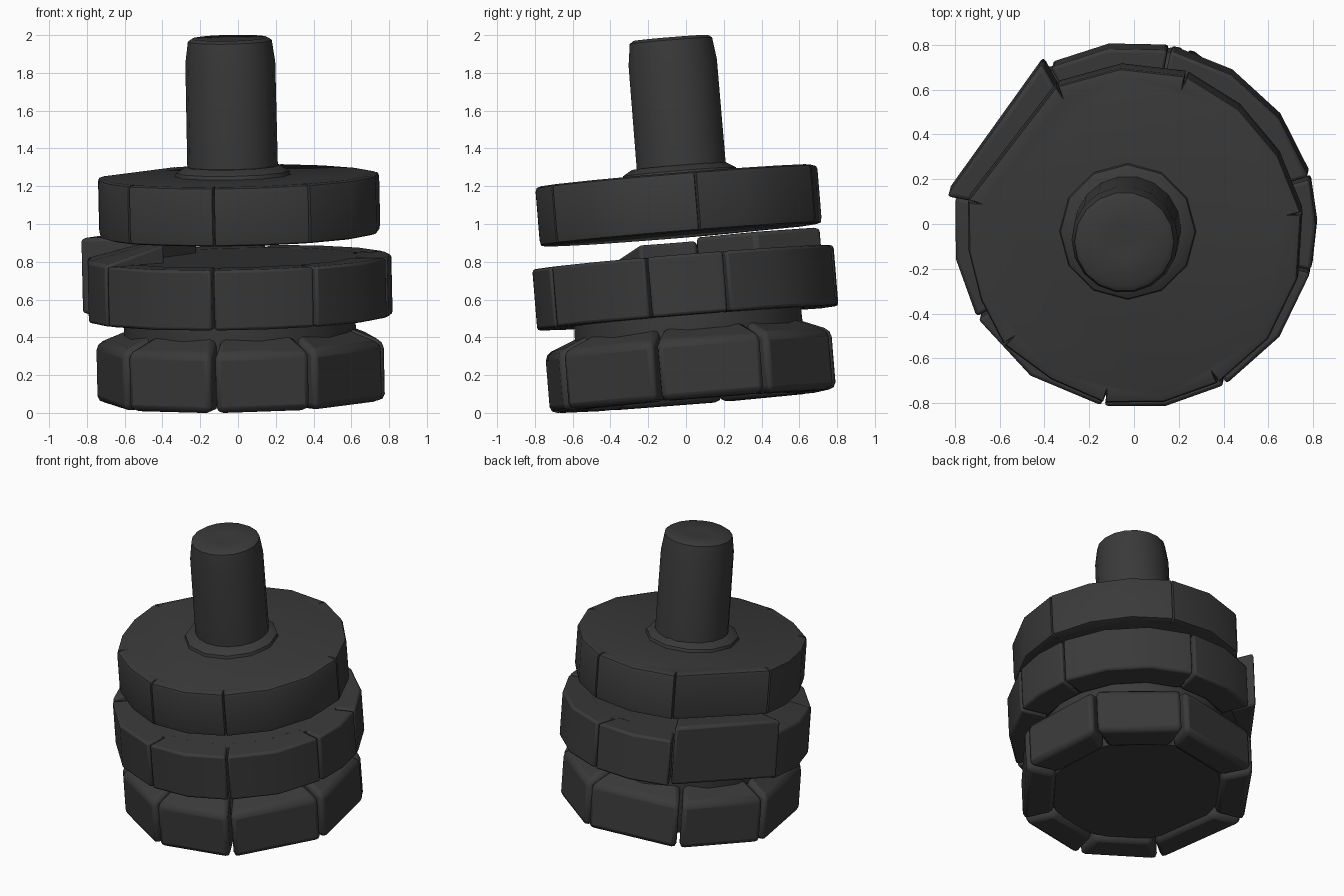
import bpy, bmesh, math
from mathutils import Matrix

if "Cube" in bpy.data.objects:
    bpy.data.objects.remove(bpy.data.objects["Cube"])

mat = bpy.data.materials.new("charcoal")
mat.diffuse_color = (0.042, 0.042, 0.042, 1)
mat.use_nodes = True
mat.node_tree.nodes["Principled BSDF"].inputs["Base Color"].default_value = mat.diffuse_color

# whole stack leans slightly towards -y and -x
LEAN = (Matrix.Translation((0.02, 0.05, 0))
        @ Matrix.Rotation(0.082, 4, 'X') @ Matrix.Rotation(-0.022, 4, 'Y'))


def finish(name, bm, bevel=0.0, shift=(0, 0, 0), smooth=40):
    bmesh.ops.recalc_face_normals(bm, faces=bm.faces)
    bm.transform(LEAN @ Matrix.Translation(shift))
    me = bpy.data.meshes.new(name)
    bm.to_mesh(me)
    bm.free()
    ob = bpy.data.objects.new(name, me)
    bpy.context.collection.objects.link(ob)
    me.materials.append(mat)
    if bevel:
        m = ob.modifiers.new("edge_round", 'BEVEL')
        m.width = bevel
        m.segments = 2
        m.limit_method = 'ANGLE'
        m.angle_limit = math.radians(32)
    bpy.ops.object.select_all(action='DESELECT')
    ob.select_set(True)
    bpy.context.view_layer.objects.active = ob
    bpy.ops.object.shade_smooth_by_angle(angle=math.radians(smooth))
    return ob


def loft(bm, rings):
    """Skin a stack of equal closed rings and cap both ends."""
    n = len(rings[0])
    for a, b in zip(rings, rings[1:]):
        for i in range(n):
            j = (i + 1) % n
            bm.faces.new((a[i], a[j], b[j], b[i]))
    bm.faces.new(rings[0])
    bm.faces.new(rings[-1])


def lathe(name, profile, n, shift=(0, 0, 0)):
    bm = bmesh.new()
    loft(bm, [[bm.verts.new((r * math.cos(2 * math.pi * i / n),
                             r * math.sin(2 * math.pi * i / n), z)) for i in range(n)]
              for r, z in profile])
    return finish(name, bm, shift=shift)


def add_block(bm, a0, a1, r_in, r_out, z0, z1, rise=0.0, segs=2):
    """Curved block between two angles; rise lifts the inner top edge."""
    cols = []
    for k in range(segs + 1):
        t = math.radians(a0 + (a1 - a0) * k / segs)
        c, s = math.cos(t), math.sin(t)
        cols.append([bm.verts.new((r * c, r * s, z)) for r, z in
                     ((r_in, z0), (r_out, z0), (r_out, z1), (r_in, z1 + rise))])
    loft(bm, cols)


def block_ring(name, cuts, gap, bevel, skip=(), step=20, **kw):
    bm = bmesh.new()
    for i, (a, b) in enumerate(zip(cuts, cuts[1:] + [cuts[0] + 360])):
        if i not in skip:
            add_block(bm, a + gap, b - gap, segs=max(1, round((b - a) / step)), **kw)
    return finish(name, bm, bevel)


# bottom tier: tapered core with eight separate flat-faced blocks
lathe("bottom_core", [(0.56, 0.09), (0.62, 0.25), (0.61, 0.56)], 18)
block_ring("bottom_blocks", [-141, -101, -61, -14, 30, 74, 124, 168], 0.8, 0.035,
           step=60, r_in=0.57, r_out=0.785, z0=0.062, z1=0.375, rise=0.085)

# middle tier: disc, blocks, and a raised stretch at the left and back left
lathe("middle_disc", [(0.68, 0.525), (0.70, 0.68), (0.68, 0.823)], 24)
block_ring("middle_blocks", [-150, -100, -60, -14, 16, 79, 118, 170], 0.5, 0.015,
           skip=(6, 7), r_in=0.62, r_out=0.81, z0=0.505, z1=0.825)
bm = bmesh.new()
add_block(bm, 119, 170, 0.45, 0.85, 0.53, 0.935, segs=1)
finish("middle_raised_block", bm, 0.02)
bm = bmesh.new()
add_block(bm, 170.5, 209.5, 0.45, 0.81, 0.505, 0.83, rise=0.09, segs=2)
finish("middle_ramp_block", bm, 0.015)

# top tier: one faceted disc with narrow notches between its segments
top_cuts = [-140, -100, -60, 8, 72, 117, 168]
outline = []
for a, b in zip(top_cuts, top_cuts[1:] + [220]):
    outline += [(a - 0.5, 0.755), (a, 0.72), (a + 0.5, 0.755)]
    n = 1 if a == 117 else round((b - a) / 20)
    r = 0.74 if a in (8, 168, -140) else 0.755
    outline += [(a + (b - a) * k / n, r) for k in range(1, n)]
bm = bmesh.new()
loft(bm, [[bm.verts.new(((r + d) * math.cos(math.radians(t)) + 0.006,
                         (r + d) * math.sin(math.radians(t)) - 0.003, z)) for t, r in outline]
          for d, z in ((-0.03, 0.945), (-0.006, 0.952), (0, 0.98),
                       (0, 1.235), (-0.006, 1.252), (-0.03, 1.26))])
finish("top_disc", bm)

# collar and shaft
lathe("collar", [(0.31, 1.24), (0.30, 1.28), (0.25, 1.31)], 12, (-0.02, 0.02, 0))
lathe("shaft", [(0.24, 1.24), (0.238, 1.86), (0.222, 1.975), (0.20, 1.99), (0.08, 1.982)],
      18, (-0.02, 0.032, 0))
